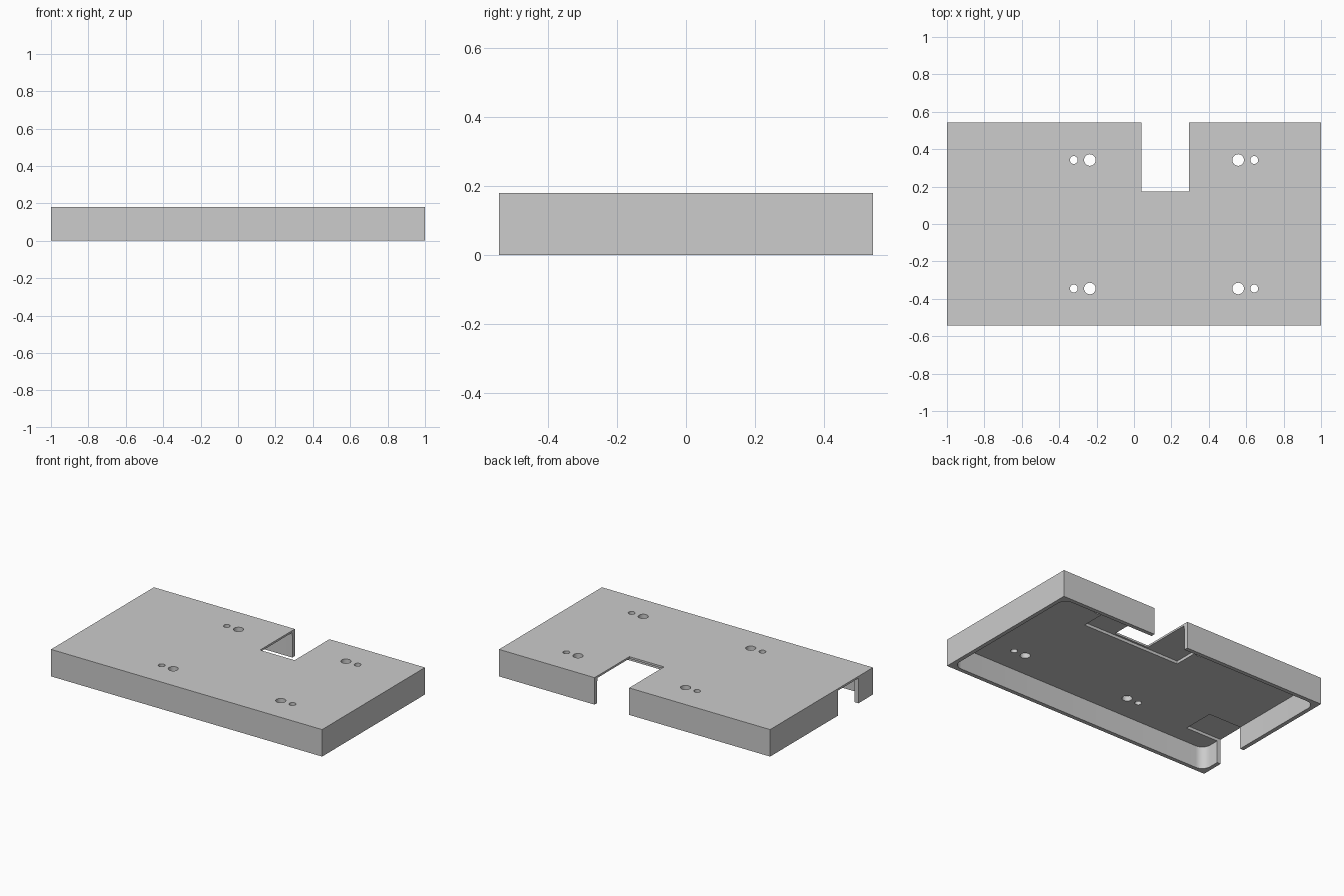
import bpy, bmesh
from math import cos, sin, pi

cube = bpy.data.objects.get("Cube")
if cube:
    bpy.data.objects.remove(cube, do_unlink=True)

HX, HY, H = 1.0, 0.542, 0.18      # half length, half depth, height
WALL = 0.027
ROOF_Z, THIN_Z = 0.148, 0.167     # underside of the roof, and of its thinned areas

grey = bpy.data.materials.new("light_grey")
grey.use_nodes = True
colour = (0.604, 0.604, 0.604, 1)
grey.diffuse_color = colour
grey.node_tree.nodes["Principled BSDF"].inputs["Base Color"].default_value = colour


def prism(name, outline, z0, z1):
    """Extrude a flat outline from z0 to z1."""
    bm = bmesh.new()
    face = bm.faces.new([bm.verts.new((x, y, z0)) for x, y in outline])
    top = bmesh.ops.extrude_face_region(bm, geom=[face])
    verts = [v for v in top["geom"] if isinstance(v, bmesh.types.BMVert)]
    bmesh.ops.translate(bm, verts=verts, vec=(0, 0, z1 - z0))
    bmesh.ops.recalc_face_normals(bm, faces=bm.faces)
    mesh = bpy.data.meshes.new(name)
    bm.to_mesh(mesh)
    bm.free()
    mesh.materials.append(grey)
    obj = bpy.data.objects.new(name, mesh)
    bpy.context.collection.objects.link(obj)
    return obj


def rect(x0, x1, y0, y1):
    return [(x0, y0), (x1, y0), (x1, y1), (x0, y1)]


def circle(cx, cy, r, n=24):
    return [(cx + r * cos(2 * pi * i / n), cy + r * sin(2 * pi * i / n)) for i in range(n)]


def rounded_rect(hx, hy, r, steps=8):
    pts = []
    for k, (sx, sy) in enumerate([(1, 1), (-1, 1), (-1, -1), (1, -1)]):
        for i in range(steps + 1):
            a = (k + i / steps) * pi / 2
            pts.append((sx * (hx - r) + r * cos(a), sy * (hy - r) + r * sin(a)))
    return pts


cover = prism("cover", rect(-HX, HX, -HY, HY), 0, H)

cutters = [
    # hollow underside with rounded inner corners
    prism("cavity_cutter", rounded_rect(HX - WALL, HY - WALL, 0.06), -0.1, ROOF_Z),
    # thinned roof around the rear notch
    prism("pocket_cutter", rect(-0.2, 0.52, 0.162, HY - WALL - 0.003), 0.05, THIN_Z),
    # notch through roof and rear wall
    prism("notch_cutter", rect(0.04, 0.295, 0.175, 0.7), -0.2, 0.4),
    # opening in the side wall that carries on into the roof
    prism("side_opening_cutter", rect(-1.2, -0.735, -0.388, -0.175), -0.15, THIN_Z),
]
# four pairs of mounting holes
for y in (-0.345, 0.342):
    for x, r in ((-0.322, 0.021), (-0.236, 0.031), (0.557, 0.031), (0.643, 0.021)):
        cutters.append(prism("hole_cutter", circle(x, y, r), 0.05, 0.3))

for cutter in cutters:
    cutter.hide_render = True
    mod = cover.modifiers.new(cutter.name, "BOOLEAN")
    mod.operation = "DIFFERENCE"
    mod.solver = "EXACT"
    mod.object = cutter

# bake the cuts and drop the cutters
depsgraph = bpy.context.evaluated_depsgraph_get()
cover_mesh = bpy.data.meshes.new_from_object(cover.evaluated_get(depsgraph))
cover.modifiers.clear()
cover.data = cover_mesh
for cutter in cutters:
    bpy.data.objects.remove(cutter, do_unlink=True)

bpy.ops.object.select_all(action="DESELECT")
cover.select_set(True)
bpy.context.view_layer.objects.active = cover
bpy.ops.object.shade_smooth_by_angle(angle=pi / 6)
